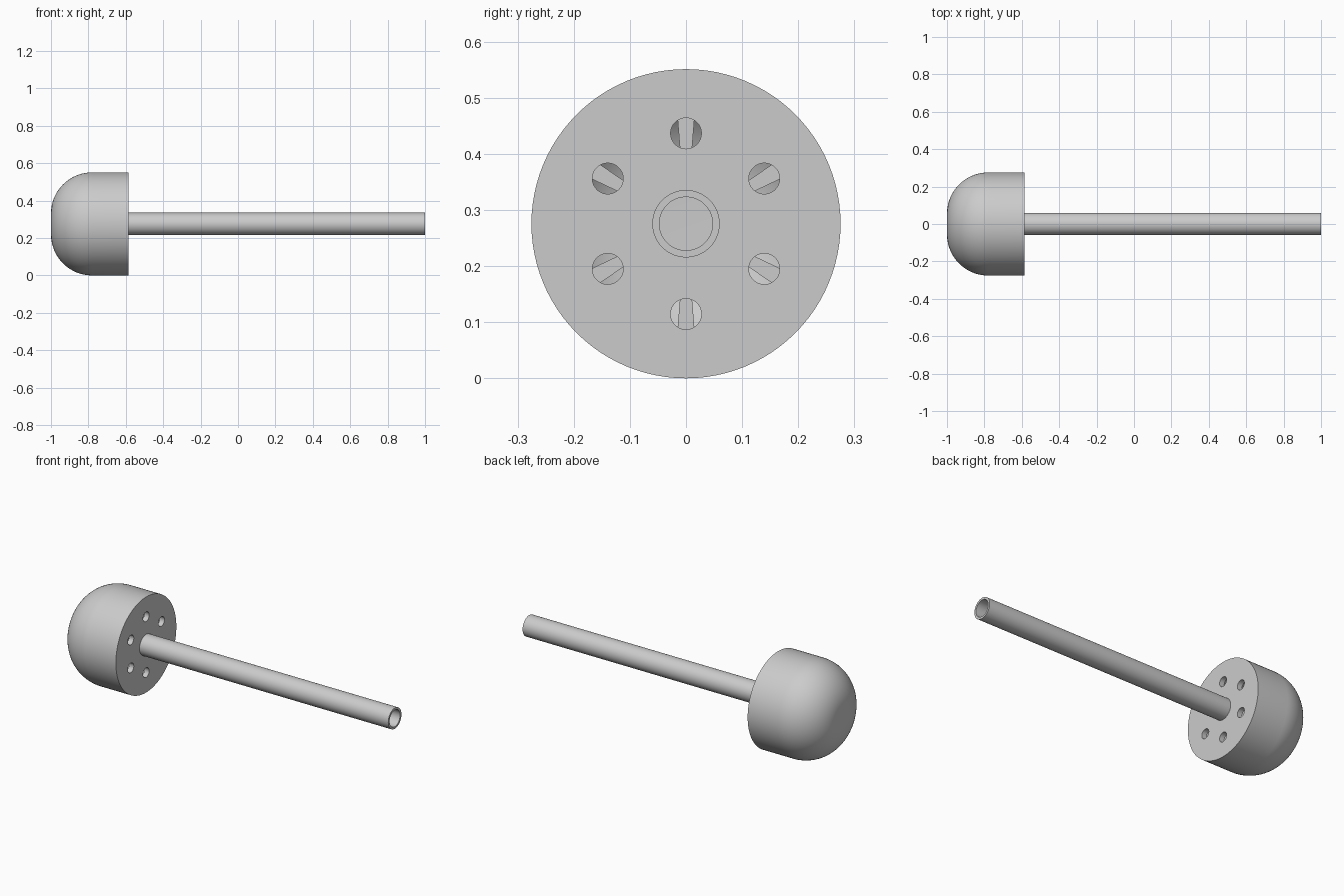
import bpy, bmesh, math
from mathutils import Matrix, Vector

cube = bpy.data.objects.get("Cube")
if cube:
    bpy.data.objects.remove(cube, do_unlink=True)

RADIUS = 0.2755      # head radius, also the height of the axis
HEAD_FACE = -0.586   # flat side of the head
HOLE_RING = 0.161    # distance of the holes from the axis
SEGMENTS = 96

grey = bpy.data.materials.new("plain grey")
grey.use_nodes = True
grey.diffuse_color = (0.6, 0.6, 0.6, 1)
grey.node_tree.nodes["Principled BSDF"].inputs["Base Color"].default_value = (0.6, 0.6, 0.6, 1)


def make_object(name, bm):
    bmesh.ops.recalc_face_normals(bm, faces=bm.faces)
    mesh = bpy.data.meshes.new(name)
    bm.to_mesh(mesh)
    bm.free()
    mesh.materials.append(grey)
    obj = bpy.data.objects.new(name, mesh)
    bpy.context.collection.objects.link(obj)
    obj.location.z = RADIUS
    return obj


def select_only(obj):
    bpy.ops.object.select_all(action='DESELECT')
    obj.select_set(True)
    bpy.context.view_layer.objects.active = obj


def revolve(name, profile, closed):
    """Spin (x, radius) points around the x axis."""
    bm = bmesh.new()
    verts = [bm.verts.new((x, 0, r)) for x, r in profile]
    pairs = list(zip(verts, verts[1:]))
    if closed:
        pairs.append((verts[-1], verts[0]))
    edges = [bm.edges.new(p) for p in pairs]
    bmesh.ops.spin(bm, geom=verts + edges, cent=(0, 0, 0), axis=(1, 0, 0),
                   angle=math.tau, steps=SEGMENTS, use_duplicate=False)
    bmesh.ops.remove_doubles(bm, verts=bm.verts, dist=1e-5)
    return make_object(name, bm)


def dome(tip, flat, bend, steps=20):
    """Profile of a rounded end, from the axis out to the straight wall."""
    arc = [i / steps * math.pi / 2 for i in range(steps + 1)]
    return [(tip, 0)] + [(tip + bend * (1 - math.cos(a)), flat + bend * math.sin(a)) for a in arc]


# Hollow rounded head with a flat plate
outer = dome(-1, 0.0555, 0.22)
inner = dome(-0.97, 0.0555, 0.19)
plate_back = HEAD_FACE - 0.03
head = revolve("head", outer + [(HEAD_FACE, RADIUS), (HEAD_FACE, 0.054),
                                (plate_back, 0.054), (plate_back, 0.2455)] + inner[::-1], False)

# Ring of six holes through the plate
bm = bmesh.new()
for i in range(6):
    place = (Matrix.Rotation(i * math.tau / 6, 4, 'X')
             @ Matrix.Translation((HEAD_FACE - 0.01, 0, HOLE_RING))
             @ Matrix.Rotation(math.pi / 2, 4, 'Y'))
    bmesh.ops.create_cone(bm, cap_ends=True, segments=32, radius1=0.0275,
                          radius2=0.0275, depth=0.08, matrix=place)
cutter = make_object("hole_cutter", bm)
cutter.hide_render = True
select_only(head)
mod = head.modifiers.new("holes", 'BOOLEAN')
mod.operation = 'DIFFERENCE'
mod.solver = 'EXACT'
mod.object = cutter
bpy.ops.object.modifier_apply(modifier=mod.name)
bpy.data.objects.remove(cutter, do_unlink=True)

# Open tube
tube = revolve("tube", [(plate_back, 0.06), (1, 0.06), (1, 0.0475), (plate_back, 0.0475)], True)

# Wedge ribs inside the head, one behind each hole
bm = bmesh.new()
spread = math.tan(math.radians(4.6))
for i in range(6):
    turn = Matrix.Rotation(i * math.tau / 6, 4, 'X')
    corners = [(0.07, -1), (0.26, -1), (0.26, 1), (0.07, 1)]
    face = bm.faces.new([bm.verts.new(turn @ Vector((-0.75, side * r * spread, r)))
                         for r, side in corners])
    extruded = bmesh.ops.extrude_face_region(bm, geom=[face], use_keep_orig=True)["geom"]
    bmesh.ops.translate(bm, vec=(-0.05, 0, 0),
                        verts=[v for v in extruded if isinstance(v, bmesh.types.BMVert)])
make_object("inner_ribs", bm)

for obj in (head, tube):
    select_only(obj)
    bpy.ops.object.shade_smooth_by_angle(angle=math.radians(30))
